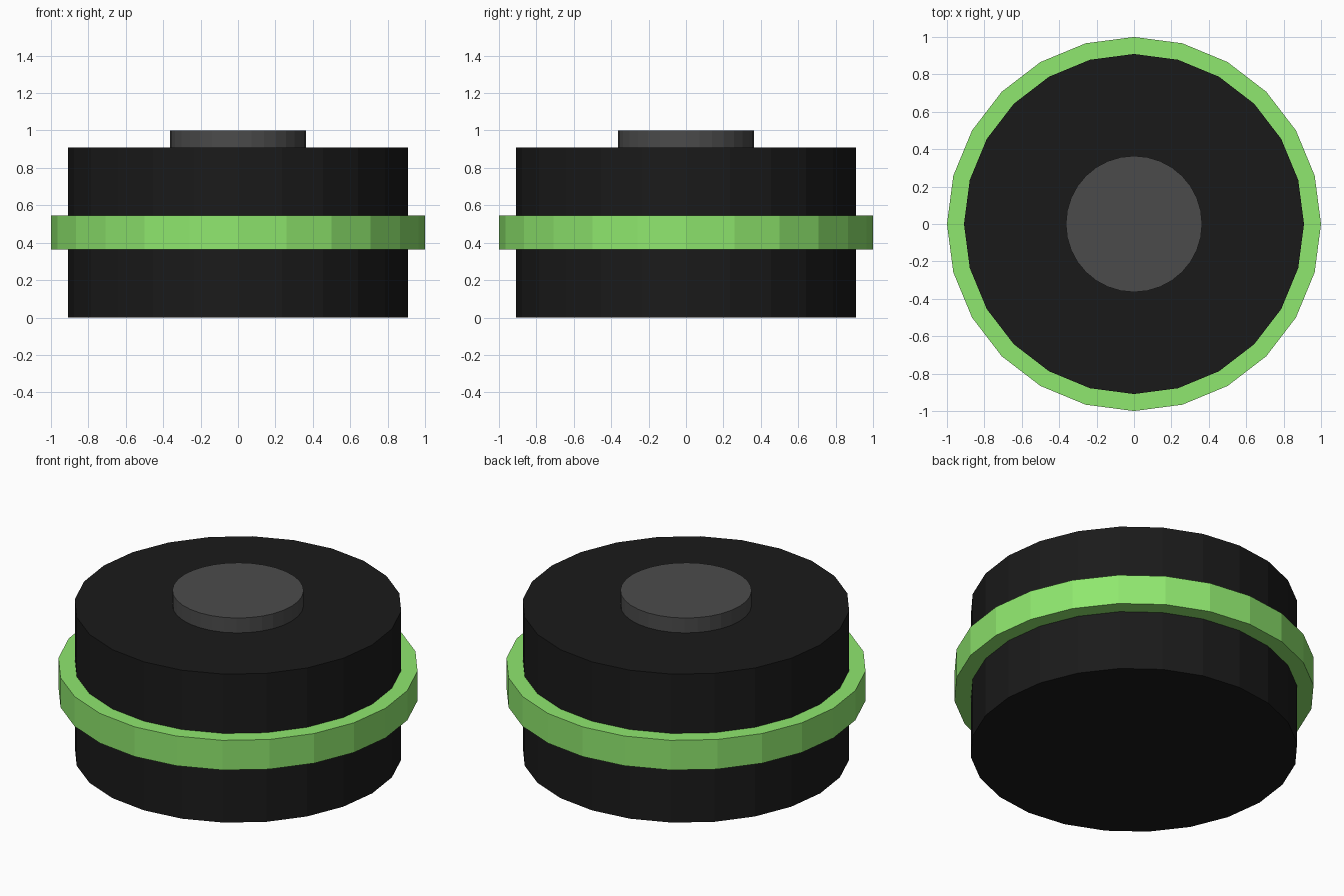
import bpy

if "Cube" in bpy.data.objects:
    bpy.data.objects.remove(bpy.data.objects["Cube"])


def material(name, srgb):
    """Flat colour given as 0-255 sRGB, stored as linear."""
    lin = [((c / 255 + 0.055) / 1.055) ** 2.4 for c in srgb]
    mat = bpy.data.materials.new(name)
    mat.diffuse_color = (*lin, 1)
    mat.use_nodes = True
    mat.node_tree.nodes["Principled BSDF"].inputs["Base Color"].default_value = mat.diffuse_color
    return mat


def disc(name, radius, z0, z1, mat, sides=24):
    """Flat-shaded upright cylinder between two heights."""
    bpy.ops.mesh.primitive_cylinder_add(
        vertices=sides, radius=radius, depth=z1 - z0,
        location=(0, 0, (z0 + z1) / 2))
    obj = bpy.context.object
    obj.name = name
    obj.data.materials.append(mat)
    return obj


black = material("black", (26, 26, 26))
green = material("green", (143, 231, 110))
grey = material("grey", (75, 75, 75))

# Main drum
disc("body", 0.909, 0, 0.909, black)
# Coloured band around the middle
disc("band", 1.0, 0.364, 0.546, green)
# Button on top, slightly sunk into the drum
disc("button", 0.364, 0.85, 1.0, grey, sides=32)
